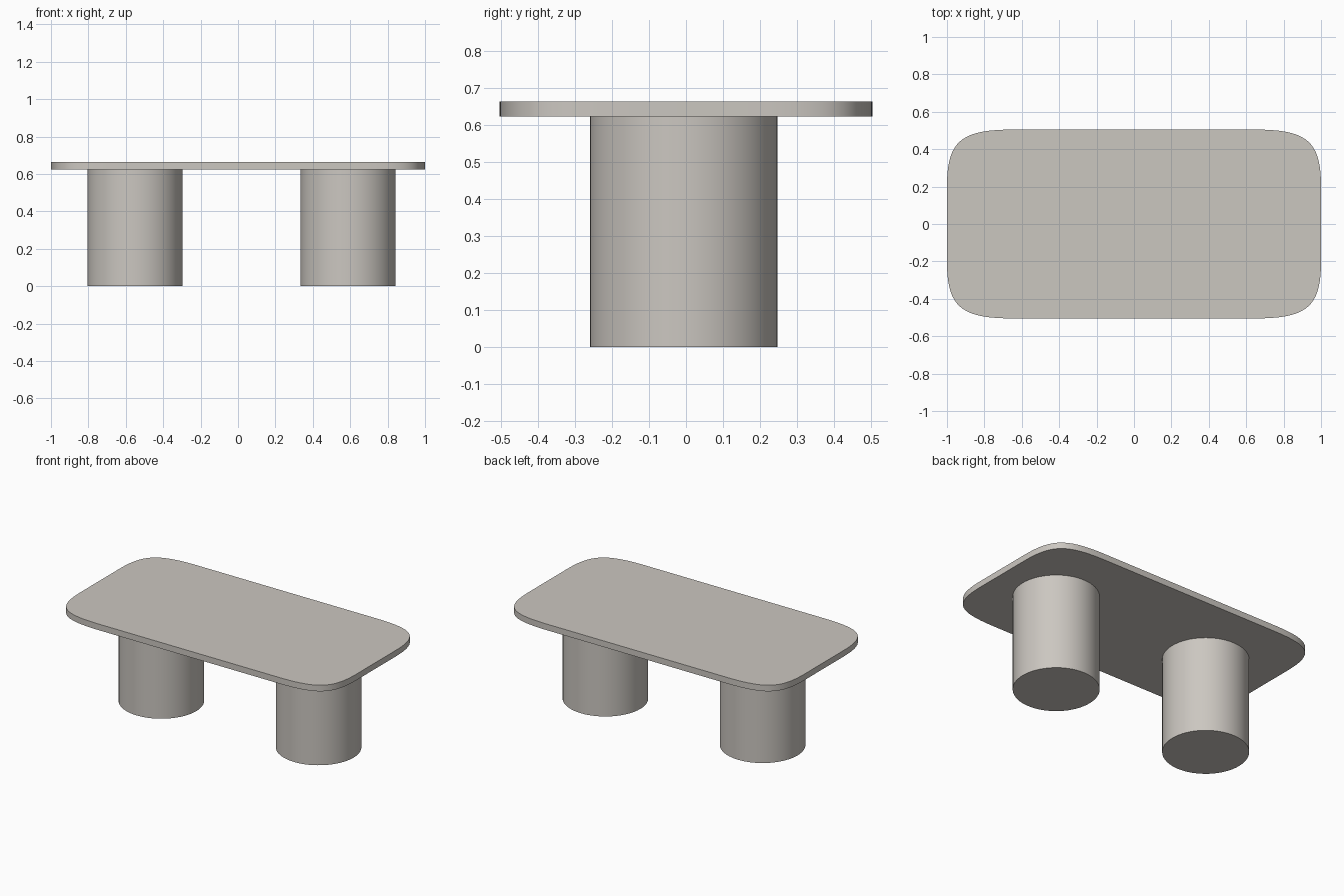
import bpy
import bmesh
from mathutils import Vector
from mathutils.geometry import interpolate_bezier

if "Cube" in bpy.data.objects:
    bpy.data.objects.remove(bpy.data.objects["Cube"])

TOP_Z, UNDER_Z = 0.664, 0.624

stone = bpy.data.materials.new("warm grey stone")
stone.diffuse_color = (0.60, 0.57, 0.53, 1.0)
stone.use_nodes = True
stone.node_tree.nodes["Principled BSDF"].inputs["Base Color"].default_value = stone.diffuse_color


def extruded(name, outline, z0, z1):
    """Vertical prism over a closed outline, smooth sides and sharp rims."""
    bm = bmesh.new()
    face = bm.faces.new([bm.verts.new((x, y, z0)) for x, y in outline])
    moved = bmesh.ops.extrude_face_region(bm, geom=[face], use_keep_orig=True)["geom"]
    bmesh.ops.translate(bm, vec=(0, 0, z1 - z0),
                        verts=[g for g in moved if isinstance(g, bmesh.types.BMVert)])
    bmesh.ops.recalc_face_normals(bm, faces=bm.faces)
    mesh = bpy.data.meshes.new(name)
    bm.to_mesh(mesh)
    bm.free()
    mesh.materials.append(stone)
    obj = bpy.data.objects.new(name, mesh)
    bpy.context.collection.objects.link(obj)
    bpy.ops.object.select_all(action='DESELECT')
    obj.select_set(True)
    bpy.context.view_layer.objects.active = obj
    bpy.ops.object.shade_smooth_by_angle()
    return obj


# Tabletop: one softly curved corner mirrored to all four
corner = [(p.x, p.y) for p in interpolate_bezier(
    Vector((1.0, 0.20)), Vector((1.0, 0.45)),
    Vector((0.92, 0.505)), Vector((0.64, 0.505)), 24)]
outline = (corner
           + [(-x, y) for x, y in reversed(corner)]
           + [(-x, -y) for x, y in corner]
           + [(x, -y) for x, y in reversed(corner)])
extruded("tabletop", outline, UNDER_Z, TOP_Z)

# Two drum legs, slightly off centre
for name, x in (("left_leg", -0.551), ("right_leg", 0.588)):
    bpy.ops.mesh.primitive_cylinder_add(vertices=64, radius=0.254, depth=UNDER_Z,
                                        location=(x, -0.006, UNDER_Z / 2))
    leg = bpy.context.object
    leg.name = name
    leg.data.materials.append(stone)
    bpy.ops.object.shade_smooth_by_angle()
